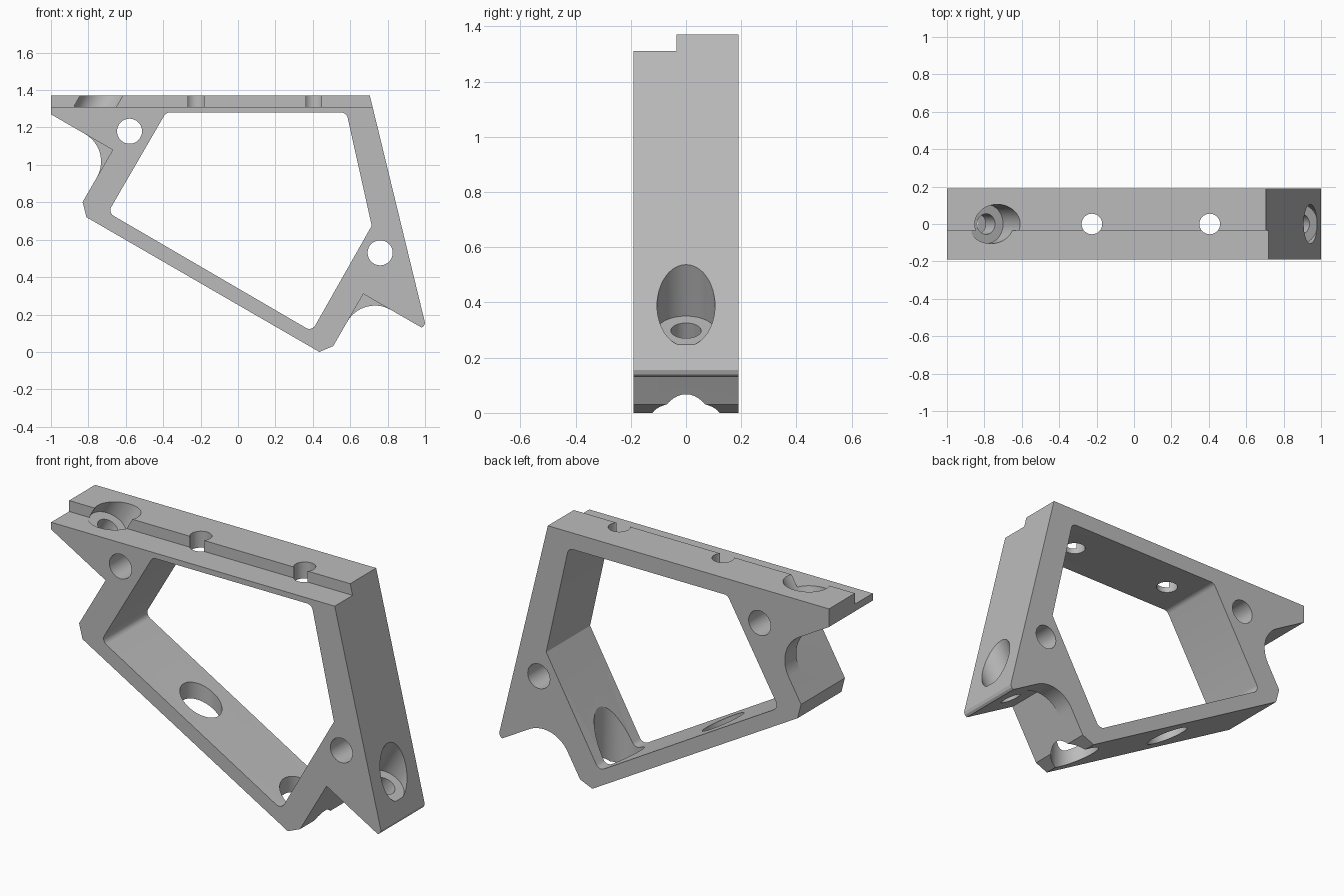
import bpy, bmesh, math
from mathutils import Vector

if "Cube" in bpy.data.objects:
    bpy.data.objects.remove(bpy.data.objects["Cube"])

HALF = 0.19                                        # half the frame depth
ALONG = Vector((math.cos(math.pi / 6), -0.5))      # slope of the angled faces
UP = Vector((0.5, math.cos(math.pi / 6)))          # bolt axis, square to that slope

grey = bpy.data.materials.new("plain_grey")
grey.use_nodes = True
grey.diffuse_color = (0.5, 0.5, 0.5, 1)
grey.node_tree.nodes["Principled BSDF"].inputs["Base Color"].default_value = (0.5, 0.5, 0.5, 1)


def fillet(prev, corner, nxt, r, steps=6):
    """Points of an arc that rounds a corner, tangent to both sides."""
    prev, corner, nxt = Vector(prev), Vector(corner), Vector(nxt)
    a, b = (prev - corner).normalized(), (nxt - corner).normalized()
    half = a.angle(b) / 2
    centre = corner + (a + b).normalized() * r / math.sin(half)
    start = corner + a * r / math.tan(half) - centre
    end = corner + b * r / math.tan(half) - centre
    sweep = start.angle(end)
    return [centre + (start * math.sin(sweep * (1 - i / steps))
                      + end * math.sin(sweep * i / steps)) / math.sin(sweep)
            for i in range(steps + 1)]


def prism(name, points, y0, y1):
    """Extrude a front profile (x, z) along y."""
    bm = bmesh.new()
    face = bm.faces.new([bm.verts.new((p[0], y0, p[1])) for p in points])
    new = bmesh.ops.extrude_face_region(bm, geom=[face])["geom"]
    bmesh.ops.translate(bm, vec=(0, y1 - y0, 0),
                        verts=[v for v in new if isinstance(v, bmesh.types.BMVert)])
    bmesh.ops.recalc_face_normals(bm, faces=bm.faces)
    mesh = bpy.data.meshes.new(name)
    bm.to_mesh(mesh)
    bm.free()
    ob = bpy.data.objects.new(name, mesh)
    bpy.context.collection.objects.link(ob)
    return ob


def drill(name, start, end, r):
    """Round cutter between two points."""
    start, end = Vector(start), Vector(end)
    axis = end - start
    bpy.ops.mesh.primitive_cylinder_add(vertices=48, radius=r, depth=axis.length,
                                        location=(start + end) / 2)
    ob = bpy.context.object
    ob.name = name
    ob.rotation_euler = axis.to_track_quat('Z', 'Y').to_euler()
    return ob


# Outer profile, with rounded inside notches for the two clamp seats
left_notch, right_notch = Vector((-0.67, 1.08)), Vector((0.67, 0.31))
left_tip = left_notch - ALONG * 0.381
right_tip = right_notch + ALONG * 0.36
left_foot = left_notch - UP * 0.322
right_foot = right_notch - UP * 0.322
SEAT = 0.17
outline = [(-1, 1.37), (0.705, 1.37), (1, 0.155), (0.994, 0.139), right_tip]
outline += fillet(right_tip, right_notch, right_foot, SEAT, 14)
outline += [right_foot, (0.435, 0.0), (-0.81, 0.72), left_foot]
outline += fillet(left_foot, left_notch, left_tip, SEAT, 14)
outline += [left_tip]
frame = prism("bracket_frame", outline, -HALF, HALF)

# Five-sided window with softened corners
window = [(-0.385, 1.28), (0.58, 1.28), (0.715, 0.675), (0.395, 0.11), (-0.695, 0.745)]
window_pts = []
for i, p in enumerate(window):
    r = 0.004 if i == 2 else 0.035
    window_pts += fillet(window[i - 1], p, window[(i + 1) % 5], r)
cutters = [prism("window_cutter", window_pts, -0.4, 0.4)]

# Rebate along the front of the top rail
cutters.append(prism("rebate_cutter", [(-1.2, 1.31), (1, 1.31), (1, 1.5), (-1.2, 1.5)],
                     -0.4, -0.035))

# Seats are square cornered except for a rounded web at the back
for side, n in (("left", left_notch), ("right", right_notch)):
    u = -ALONG if side == "left" else ALONG
    corners = [n, n + u * SEAT, n + u * SEAT - UP * SEAT, n - UP * SEAT]
    cutters.append(prism(side + "_seat_cutter", corners, -0.4, 0.09))
    # Slanted bolt hole with a wide counterbore
    foot = n + u * 0.197
    at = lambda t: (foot.x + UP.x * t, 0, foot.y + UP.y * t)
    cutters.append(drill(side + "_bolt_cutter", at(-0.1), at(0.2), 0.055))
    cutters.append(drill(side + "_counterbore_cutter", at(0.1), at(0.6), 0.105))

# Cross holes through the frame
for name, x, z in (("upper", -0.58, 1.18), ("lower", 0.76, 0.53)):
    cutters.append(drill(name + "_pin_cutter", (x, -0.4, z), (x, 0.4, z), 0.067))

# Upright screw holes in the top rail, with wide access holes below
for name, x, r in (("left", -0.225, 0.105), ("right", 0.405, 0.125)):
    cutters.append(drill(name + "_screw_cutter", (x, 0, 1.15), (x, 0, 1.5), 0.055))
    cutters.append(drill(name + "_access_cutter", (x, 0, -0.2), (x, 0, 0.9), r))

for c in cutters:
    c.hide_render = True
    mod = frame.modifiers.new(c.name, 'BOOLEAN')
    mod.operation = 'DIFFERENCE'
    mod.solver = 'EXACT'
    mod.object = c

# Bake the cuts and drop the cutters
bpy.context.view_layer.update()
baked = bpy.data.meshes.new_from_object(
    frame.evaluated_get(bpy.context.evaluated_depsgraph_get()))
frame.modifiers.clear()
frame.data = baked
baked.name = "bracket_frame"
for c in cutters:
    bpy.data.objects.remove(c)
baked.materials.clear()
baked.materials.append(grey)
for p in baked.polygons:
    p.material_index = 0

bpy.ops.object.select_all(action='DESELECT')
frame.select_set(True)
bpy.context.view_layer.objects.active = frame
bpy.ops.object.shade_smooth_by_angle(angle=math.radians(25))
